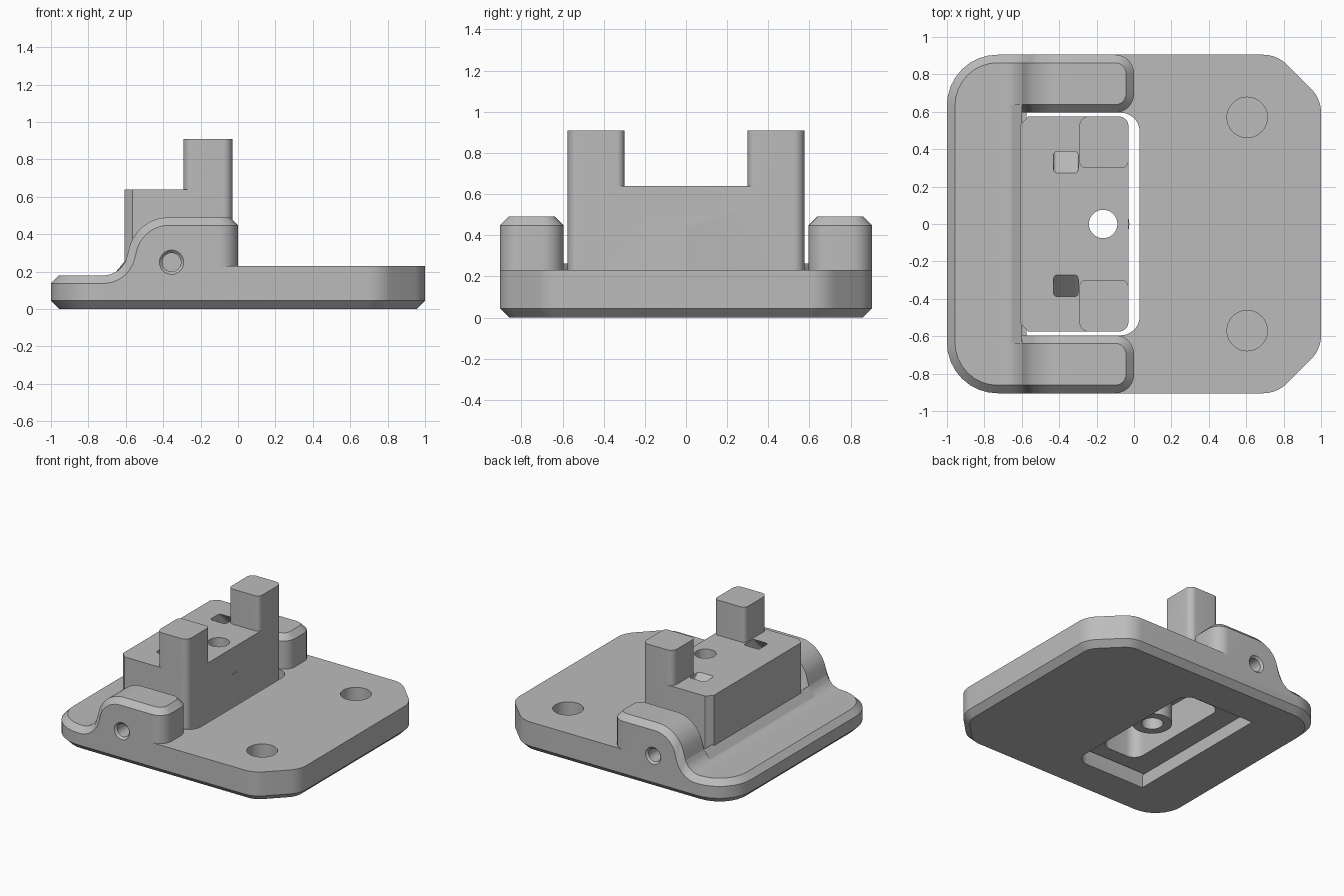
import bpy, bmesh, math
from mathutils import Matrix, Vector

old = bpy.data.objects.get("Cube")
if old:
    bpy.data.objects.remove(old)

grey = bpy.data.materials.new("plain grey")
grey.use_nodes = True
grey.diffuse_color = (0.5, 0.5, 0.5, 1)
grey.node_tree.nodes["Principled BSDF"].inputs["Base Color"].default_value = (0.5, 0.5, 0.5, 1)


def to_object(name, bm):
    bmesh.ops.recalc_face_normals(bm, faces=bm.faces)
    mesh = bpy.data.meshes.new(name)
    bm.to_mesh(mesh)
    bm.free()
    mesh.materials.append(grey)
    obj = bpy.data.objects.new(name, mesh)
    bpy.context.collection.objects.link(obj)
    return obj


def outline(corners, steps=8):
    """Round each corner (x, y, tangent length) with a circular arc."""
    pts = []
    for i, (x, y, t) in enumerate(corners):
        p = Vector((x, y))
        if t == 0:
            pts.append(p)
            continue
        d1 = (Vector(corners[i - 1][:2]) - p).normalized()
        d2 = (Vector(corners[(i + 1) % len(corners)][:2]) - p).normalized()
        w = math.sin(d1.angle(d2) / 2)
        for k in range(steps + 1):
            s = k / steps
            a, b, c = (1 - s) ** 2, 2 * s * (1 - s) * w, s * s
            pts.append((a * (p + d1 * t) + b * p + c * (p + d2 * t)) / (a + b + c))
    return pts


def mirrored(corners):
    """Complete an outline given its -y half."""
    return corners + [(x, -y, t) for x, y, t in reversed(corners)]


def prism(name, corners, z0, z1, bevel=0):
    bm = bmesh.new()
    face = bm.faces.new([bm.verts.new((p.x, p.y, z0)) for p in outline(corners)])
    ext = bmesh.ops.extrude_face_region(bm, geom=[face], use_keep_orig=True)
    top = [v for v in ext["geom"] if isinstance(v, bmesh.types.BMVert)]
    bmesh.ops.translate(bm, verts=top, vec=(0, 0, z1 - z0))
    if bevel:
        rim = [e for e in bm.edges if all(v.co.z < z0 + 1e-5 for v in e.verts)]
        bmesh.ops.bevel(bm, geom=rim, offset=bevel, segments=1, affect='EDGES')
    return to_object(name, bm)


def cone(name, r1, r2, depth, loc, turn=0):
    bm = bmesh.new()
    bmesh.ops.create_cone(bm, cap_ends=True, segments=40, radius1=r1, radius2=r2, depth=depth,
                          matrix=Matrix.Translation(loc) @ Matrix.Rotation(turn, 4, 'X'))
    return to_object(name, bm)


def combine(obj, tool, operation):
    """Apply a boolean and discard the tool."""
    mod = obj.modifiers.new("combine", 'BOOLEAN')
    mod.operation, mod.object, mod.solver = operation, tool, 'EXACT'
    bpy.context.view_layer.objects.active = obj
    bpy.ops.object.modifier_apply(modifier=mod.name)
    bpy.data.objects.remove(tool)


def height(x, d):
    """Lip-to-cheek profile, shrunk inwards by d."""
    if x < -0.72:
        return 0.18 - d
    if x < -0.592 + d:
        return 0.31 - math.sqrt(max(0, (0.13 + d) ** 2 - (x + 0.72) ** 2))
    if x < -0.37:
        return 0.27 + math.sqrt(max(0, (0.22 - d) ** 2 - (x + 0.37) ** 2))
    return 0.49 - d


def raised_rim():
    """U-shaped lip and cheeks with a chamfered top edge."""
    ch = 0.043
    bm = bmesh.new()
    pts = outline(mirrored([(-0.61, 0.595, 0), (0, 0.595, 0.1), (0, 0.905, 0.1), (-1, 0.905, 0.27)]))
    bm.faces.new([bm.verts.new((p.x, p.y, 0)) for p in pts])
    for i in range(31):
        bmesh.ops.bisect_plane(bm, geom=bm.verts[:] + bm.edges[:] + bm.faces[:],
                               plane_co=(-0.72 + i * 0.0121, 0, 0), plane_no=(1, 0, 0))
    bmesh.ops.recalc_face_normals(bm, faces=bm.faces)
    bmesh.ops.inset_region(bm, faces=bm.faces[:], thickness=ch, use_even_offset=True, use_boundary=True)
    for v in bm.verts:
        v.co.z = height(v.co.x, ch if v.is_boundary else 0)
    edges = [e for e in bm.edges if e.is_boundary]
    ext = bmesh.ops.extrude_edge_only(bm, edges=edges)
    low = [v for v in ext["geom"] if isinstance(v, bmesh.types.BMVert)]
    for v in low:
        v.co.z = 0.1
    bmesh.ops.contextual_create(bm, geom=[e for e in bm.edges if e.is_boundary])
    return to_object("raised_rim", bm)


# Base: chamfered plate, thicker slab, raised rim
right_half = [(0.765, -0.905, 0.075), (1, -0.67, 0.075)]
base = prism("base_plate", mirrored([(-1, -0.905, 0.27)] + right_half), 0, 0.1, 0.045)
combine(base, prism("slab", mirrored([(-0.3, -0.905, 0)] + right_half), 0.1, 0.23), 'UNION')
combine(base, raised_rim(), 'UNION')

# Pocket for the centre block, leaving a ledge at the lip
combine(base, prism("pocket", mirrored([(-0.575, -0.595, 0), (0.03, -0.595, 0.1)]), -0.1, 0.3), 'DIFFERENCE')

for side in (-1, 1):
    # Blind round holes and cross-pin holes
    combine(base, cone("round_hole", 0.108, 0.108, 0.3, (0.605, side * 0.57, 0.23)), 'DIFFERENCE')
    turn = -side * math.pi / 2
    combine(base, cone("pin_hole", 0.05, 0.05, 0.5, (-0.355, side * 0.8, 0.25), turn), 'DIFFERENCE')
    combine(base, cone("pin_chamfer", 0.05, 0.08, 0.03, (-0.355, side * 0.905, 0.25), turn), 'DIFFERENCE')

# Centre block with hollow underside and a round boss
block = prism("centre_block", mirrored([(-0.608, -0.53, 0), (-0.565, -0.575, 0), (-0.03, -0.575, 0.05)]),
              0.1, 0.64)
combine(block, prism("hollow", mirrored([(-0.4, -0.46, 0.08), (-0.08, -0.46, 0.08)]), 0, 0.36), 'DIFFERENCE')
combine(block, cone("boss", 0.14, 0.14, 0.34, (-0.165, 0, 0.27)), 'UNION')
combine(block, cone("centre_hole", 0.076, 0.076, 2, (-0.165, 0, 0.4)), 'DIFFERENCE')

for side in (-1, 1):
    # Upright posts
    post = [(-0.292, side * 0.3, 0.035), (-0.03, side * 0.3, 0.035),
            (-0.03, side * 0.575, 0.05), (-0.292, side * 0.575, 0.05)]
    combine(block, prism("post", post, 0.55, 0.91), 'UNION')
    # Slanted slots, leaning outwards as they go down
    slot = prism("slot", [(-0.43, -0.0575, 0.02), (-0.298, -0.0575, 0.02),
                          (-0.298, 0.0575, 0.02), (-0.43, 0.0575, 0.02)], -0.13, 0.05)
    for v in slot.data.vertices:
        v.co.y += side * (0.33 - v.co.z)
        v.co.z += 0.64
    combine(block, slot, 'DIFFERENCE')

for obj in (base, block):
    bpy.ops.object.select_all(action='DESELECT')
    obj.select_set(True)
    bpy.context.view_layer.objects.active = obj
    bpy.ops.object.shade_smooth_by_angle(angle=math.radians(25))
